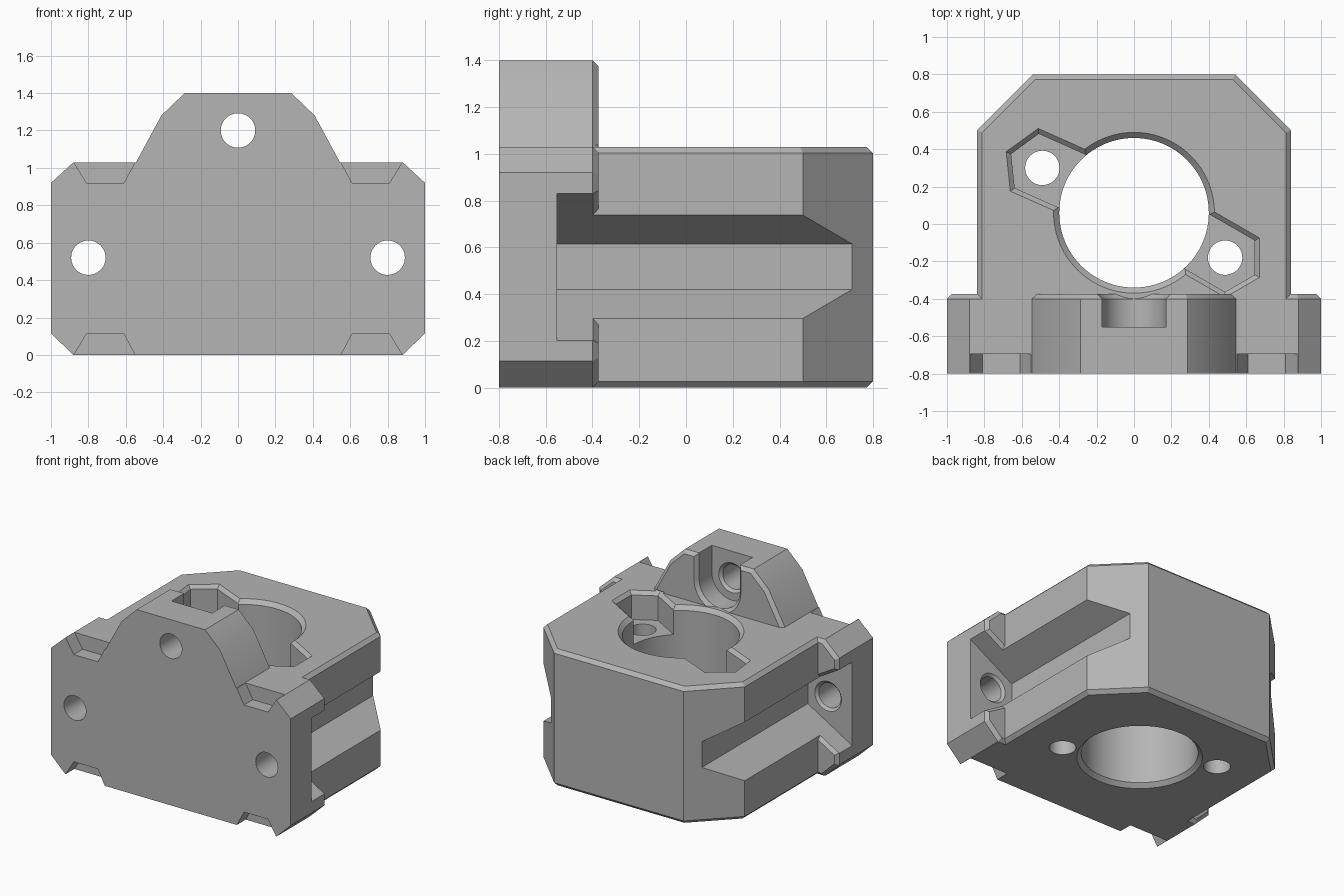
import bpy, bmesh, math
from mathutils import Vector

if "Cube" in bpy.data.objects:
    bpy.data.objects.remove(bpy.data.objects["Cube"])

grey = bpy.data.materials.new("mid grey")
grey.diffuse_color = (0.46, 0.46, 0.46, 1)
grey.use_nodes = True
grey.node_tree.nodes["Principled BSDF"].inputs["Base Color"].default_value = grey.diffuse_color


def offset(pts, d):
    """Grow (d > 0) or shrink a closed outline with mitred corners."""
    v = [Vector(p) for p in pts]
    n = len(v)
    area = sum(v[i - 1].x * v[i].y - v[i].x * v[i - 1].y for i in range(n))
    s = 1 if area > 0 else -1
    out = []
    for i in range(n):
        a = (v[i] - v[i - 1]).normalized()
        b = (v[(i + 1) % n] - v[i]).normalized()
        na, nb = Vector((a.y, -a.x)) * s, Vector((b.y, -b.x)) * s
        out.append(v[i] + (na + nb) * d / (1 + na.dot(nb)))
    return out


def circle(cx, cy, r, n=64):
    return [(cx + r * math.cos(2 * math.pi * i / n),
             cy + r * math.sin(2 * math.pi * i / n)) for i in range(n)]


def loft(name, axis, sections):
    """Solid through (depth, outline) sections stacked along y or z."""
    bm = bmesh.new()
    rings = []
    for d, pts in sections:
        rings.append([bm.verts.new((p[0], d, p[1]) if axis == 'y' else (p[0], p[1], d))
                      for p in pts])
    n = len(rings[0])
    for r0, r1 in zip(rings, rings[1:]):
        for i in range(n):
            j = (i + 1) % n
            bm.faces.new((r0[i], r0[j], r1[j], r1[i]))
    bm.faces.new(rings[0])
    bm.faces.new(rings[-1])
    bmesh.ops.recalc_face_normals(bm, faces=bm.faces)
    me = bpy.data.meshes.new(name)
    bm.to_mesh(me)
    bm.free()
    me.materials.append(grey)
    ob = bpy.data.objects.new(name, me)
    bpy.context.collection.objects.link(ob)
    return ob


def combine(target, tool, op='DIFFERENCE'):
    m = target.modifiers.new("combine", 'BOOLEAN')
    m.operation, m.solver, m.object = op, 'EXACT', tool
    bpy.context.view_layer.objects.active = target
    bpy.ops.object.modifier_apply(modifier=m.name)
    bpy.data.objects.remove(tool)


def mirrored(half):
    return half + [(-x, z) for x, z in reversed(half)]


# Mounting flange with chamfered back rim
outline = mirrored([(0.88, 0), (1, 0.115), (1, 0.92), (0.88, 1.03),
                    (0.545, 1.03), (0.41, 1.28), (0.285, 1.4)])
block = loft("bearing_block", 'y', [(-0.8, outline), (-0.4, outline),
                                    (-0.375, offset(outline, -0.025))])

# Flared mouths of the side grooves and the U-shaped top pocket
groove = [(1.3, 0.025), (1.3, 1.007), (0.63, 0.615), (0.63, 0.42)]


def flared(name, pts):
    return loft(name, 'y', [(-0.55, pts), (-0.4, pts), (-0.37, offset(pts, 0.03))])


for s in (1, -1):
    small = offset(groove, -0.002)
    combine(block, flared("groove_mouth", [(s * p.x, p.y) for p in small]))
u_shape = [(0.17, 1.6)] + [(0.17 * math.cos(a), 1.2 - 0.17 * math.sin(a))
                           for a in [math.pi * i / 24 for i in range(25)]] + [(-0.17, 1.6)]
combine(block, flared("top_pocket", u_shape))

# Main body with chamfered top and bottom edges
plan = [(-0.84, -0.6), (0.84, -0.6), (0.84, 0.5), (0.54, 0.8), (-0.54, 0.8), (-0.84, 0.5)]
inner = offset(plan, -0.027)
combine(block, loft("body", 'z', [(0, inner), (0.027, plan), (1.003, plan), (1.03, inner)]), 'UNION')

# Side grooves, screw holes and pry notches
for s in (1, -1):
    g = [(s * x, z) for x, z in groove]
    combine(block, loft("side_groove", 'y', [(-0.551, g), (1, g)]))
    for z0, z1 in ((1.05, 0.92), (-0.02, 0.112)):
        notch = [(s * 0.89, z0), (s * 0.81, z1), (s * 0.61, z1), (s * 0.54, z0)]
        combine(block, loft("notch", 'y', [(-0.9, notch), (-0.695, notch)]))
for x, z in ((0.8, 0.52), (-0.8, 0.52), (0, 1.2)):
    combine(block, loft("screw_hole", 'y', [(-0.9, circle(x, z, 0.092, 48)), (-0.57, circle(x, z, 0.092, 48)),
                                            (-0.54, circle(x, z, 0.122, 48))]))

# Central bore with chamfered rims
combine(block, loft("bore", 'z', [(z, circle(0, 0.06, r, 96)) for z, r in
                                  ((-0.01, 0.44), (0.03, 0.4), (1.0, 0.4), (1.04, 0.44))]))

# Hexagonal nut pockets opening into the bore, with holes below
for cx, cy, mid in ((0.487, -0.18, -30), (-0.49, 0.3, 156)):
    hexa = [(cx + 0.183 * math.cos(math.radians(mid + a)),
             cy + 0.183 * math.sin(math.radians(mid + a))) for a in (-60, 0, 60)]
    dx, dy = (-0.42 * math.cos(math.radians(mid)), -0.42 * math.sin(math.radians(mid)))
    hexa += [(hexa[2][0] + dx, hexa[2][1] + dy), (hexa[0][0] + dx, hexa[0][1] + dy)]
    combine(block, loft("nut_pocket", 'z', [(0.82, hexa), (1.005, hexa), (1.04, offset(hexa, 0.035))]))
    hole = circle(cx, cy, 0.092, 48)
    combine(block, loft("nut_hole", 'z', [(-0.1, hole), (0.9, hole)]))

# Smooth the round walls, keep edges crisp
bpy.ops.object.select_all(action='DESELECT')
block.select_set(True)
bpy.context.view_layer.objects.active = block
bpy.ops.object.shade_smooth_by_angle(angle=math.radians(25))
